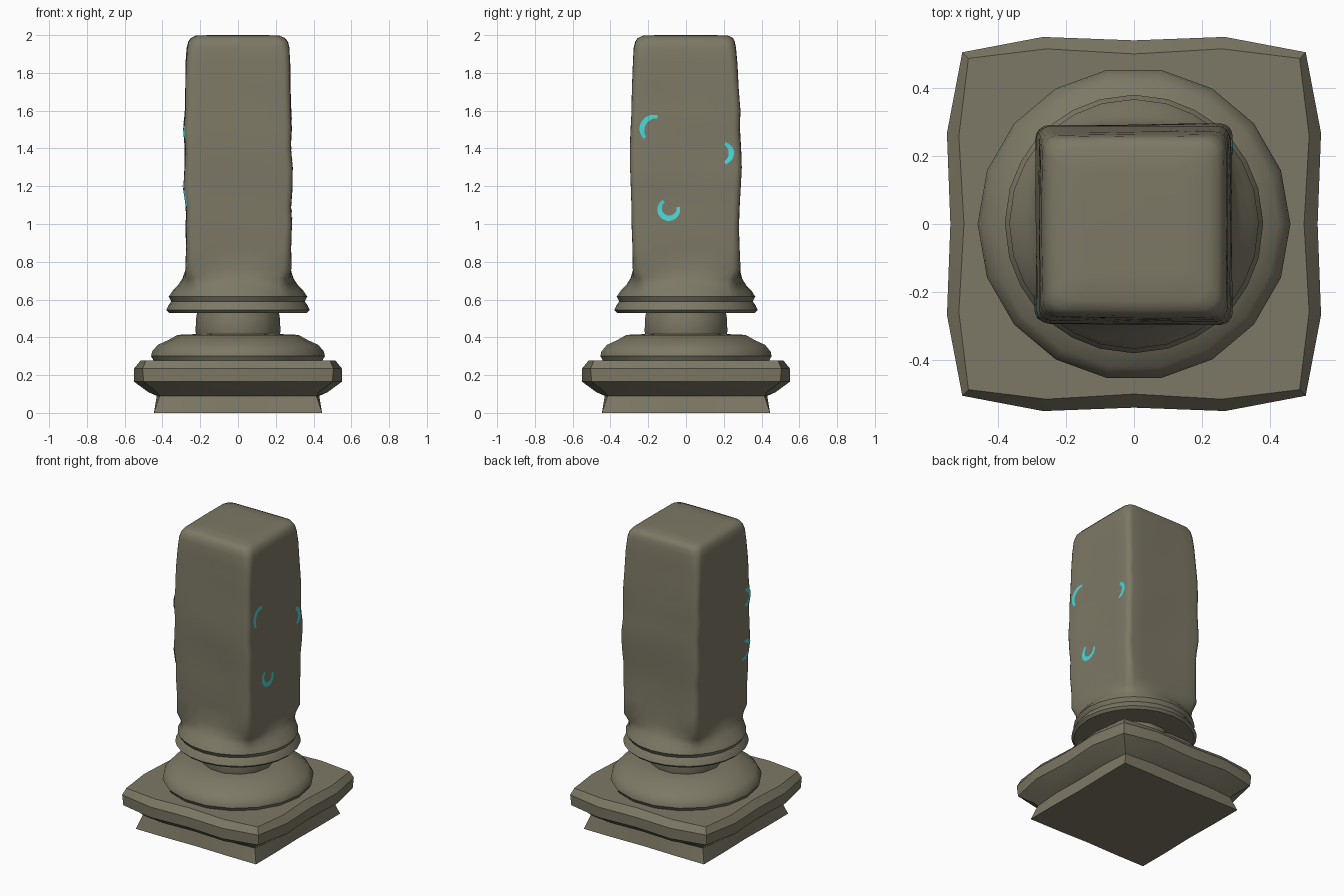
import bpy, math
from mathutils import Vector
from mathutils.bvhtree import BVHTree

if "Cube" in bpy.data.objects:
    bpy.data.objects.remove(bpy.data.objects["Cube"])


def material(name, rgb):
    m = bpy.data.materials.new(name)
    m.diffuse_color = (*rgb, 1)
    m.use_nodes = True
    m.node_tree.nodes["Principled BSDF"].inputs["Base Color"].default_value = m.diffuse_color
    return m


STONE = material("olive_stone", (0.205, 0.19, 0.132))
GLOW = material("cyan_glyph", (0.068, 0.68, 0.69))


def make(name, verts, faces, mat, angle=35):
    me = bpy.data.meshes.new(name)
    me.from_pydata(verts, [], faces)
    me.materials.append(mat)
    ob = bpy.data.objects.new(name, me)
    bpy.context.collection.objects.link(ob)
    bpy.ops.object.select_all(action='DESELECT')
    ob.select_set(True)
    bpy.context.view_layer.objects.active = ob
    bpy.ops.object.shade_smooth_by_angle(angle=math.radians(angle))
    return ob


def loft(name, rings, angle=35):
    """Skin a stack of counter-clockwise rings and cap both ends."""
    n = len(rings[0])
    verts = [p for r in rings for p in r]
    faces = [(k * n + i, k * n + (i + 1) % n, (k + 1) * n + (i + 1) % n, (k + 1) * n + i)
             for k in range(len(rings) - 1) for i in range(n)]
    faces.append(tuple(reversed(range(n))))
    faces.append(tuple(range((len(rings) - 1) * n, len(rings) * n)))
    return make(name, verts, faces, STONE, angle)


def circle(r, z, n):
    return [(r * math.cos(math.tau * i / n), r * math.sin(math.tau * i / n), z) for i in range(n)]


# Base slab: square with bowed, slightly notched sides
def slab_ring(z, corner, quarter, mid):
    side = [(-corner, -corner), (-corner * 0.53, -quarter), (0, -mid), (corner * 0.53, -quarter)]
    ring = []
    for _ in range(4):
        ring += [(x, y, z) for x, y in side]
        side = [(-y, x) for x, y in side]
    return ring


loft("base_slab", [slab_ring(*v) for v in (
    (0, .445, .445, .44), (.09, .415, .43, .425), (.11, .43, .475, .465),
    (.165, .50, .55, .535), (.235, .505, .55, .54), (.278, .487, .515, .50))], 28)

# Round cushion and neck
loft("base_cushion", [circle(r, z, 18) for r, z in (
    (.44, .265), (.46, .30), (.455, .325), (.425, .36), (.37, .385), (.32, .413), (.20, .418))])
loft("neck", [circle(.215, .40, 14), circle(.225, .43, 14), circle(.222, .50, 14), circle(.215, .54, 14)])


# Shaft: rounded square that melts into a round moulded foot
def shaft_ring(z, x0, x1, y0, y1, rad, roundness=0, rc=0.3):
    pts = []
    corners = [(x1 - rad, y1 - rad), (x0 + rad, y1 - rad), (x0 + rad, y0 + rad), (x1 - rad, y0 + rad)]
    for q in range(4):
        arc = [(corners[q][0] + rad * math.cos((q + j / 4) * math.pi / 2),
                corners[q][1] + rad * math.sin((q + j / 4) * math.pi / 2)) for j in range(5)]
        nx, ny = corners[(q + 1) % 4]
        a = ((q + 1) * math.pi / 2)
        end = (nx + rad * math.cos(a), ny + rad * math.sin(a))
        pts += arc
        for j in range(1, 6):
            t = j / 6
            pts.append((arc[4][0] * (1 - t) + end[0] * t, arc[4][1] * (1 - t) + end[1] * t))
    ring = []
    for x, y in pts:
        d = math.hypot(x, y)
        s = (1 - roundness) + roundness * rc / d
        # gentle weathering on the square part
        w = 1 + (1 - roundness) * 0.009 * math.sin(7 * z + 9 * x) * math.cos(11 * y - 5 * z)
        ring.append((x * s * w, y * s * w, z))
    return ring


foot = [(.53, .365, 1), (.545, .38, 1), (.57, .368, 1), (.59, .353, 1), (.615, .367, 1),
        (.645, .355, .9), (.675, .335, .7), (.71, .32, .4)]
body = [(.76, -.277, .28, -.28, .287, .045), (.88, -.275, .28, -.283, .283, .04),
        (1.0, -.275, .286, -.288, .28, .035), (1.09, -.272, .28, -.288, .283, .035),
        (1.2, -.288, .287, -.29, .288, .035), (1.3, -.283, .288, -.294, .293, .035),
        (1.4, -.28, .28, -.296, .29, .035), (1.5, -.288, .284, -.293, .285, .035),
        (1.6, -.28, .28, -.288, .288, .035), (1.72, -.279, .276, -.285, .277, .035),
        (1.85, -.276, .276, -.279, .27, .04), (1.93, -.27, .272, -.275, .263, .045),
        (1.965, -.262, .264, -.267, .257, .05), (1.985, -.248, .247, -.253, .247, .05),
        (1.997, -.222, .217, -.225, .222, .05), (2.0, -.15, .15, -.15, .15, .05)]
rings = [shaft_ring(z, -.28, .28, -.28, .285, .05, m, r) for z, r, m in foot]
rings += [shaft_ring(*b) for b in body]
shaft = loft("shaft", rings, 40)

# Painted glyph arcs draped on the shaft sides
tree = BVHTree.FromPolygons([v.co for v in shaft.data.vertices],
                            [tuple(p.vertices) for p in shaft.data.polygons])


def glyph(name, side, cy, cz, r, a0, a1, width=0.028, n=20):
    verts, faces = [], []
    for i in range(n + 1):
        t = i / n
        a = math.radians(a0 + (a1 - a0) * t)
        w = width * (0.6 + 0.4 * math.sin(math.pi * t))
        for k in range(4):
            rr = r + w * (k / 3 - 0.5)
            y, z = cy + rr * math.cos(a), cz + rr * math.sin(a)
            y = max(-.278, min(.272, y))
            hit, nor, _, _ = tree.ray_cast(Vector((side, y, z)), Vector((-side, 0, 0)))
            if hit is None:
                hit, nor = Vector((side * .255, y, z)), Vector((side, 0, 0))
            verts.append(hit + nor * 0.004)
    for i in range(n):
        for k in range(3):
            f = (i * 4 + k, i * 4 + k + 1, i * 4 + k + 5, i * 4 + k + 4)
            faces.append(f if side > 0 else f[::-1])
    make(name, verts, faces, GLOW)


glyph("right_glyph_upper", 1, -.165, 1.50, .068, 78, 220)
glyph("right_glyph_edge", 1, .185, 1.375, .055, -68, 68)
glyph("right_glyph_lower", 1, -.09, 1.08, .05, 125, 372)
glyph("left_glyph_upper", -1, -.215, 1.49, .052, 95, 265)
glyph("left_glyph_lower", -1, -.21, 1.14, .062, 85, 275)
